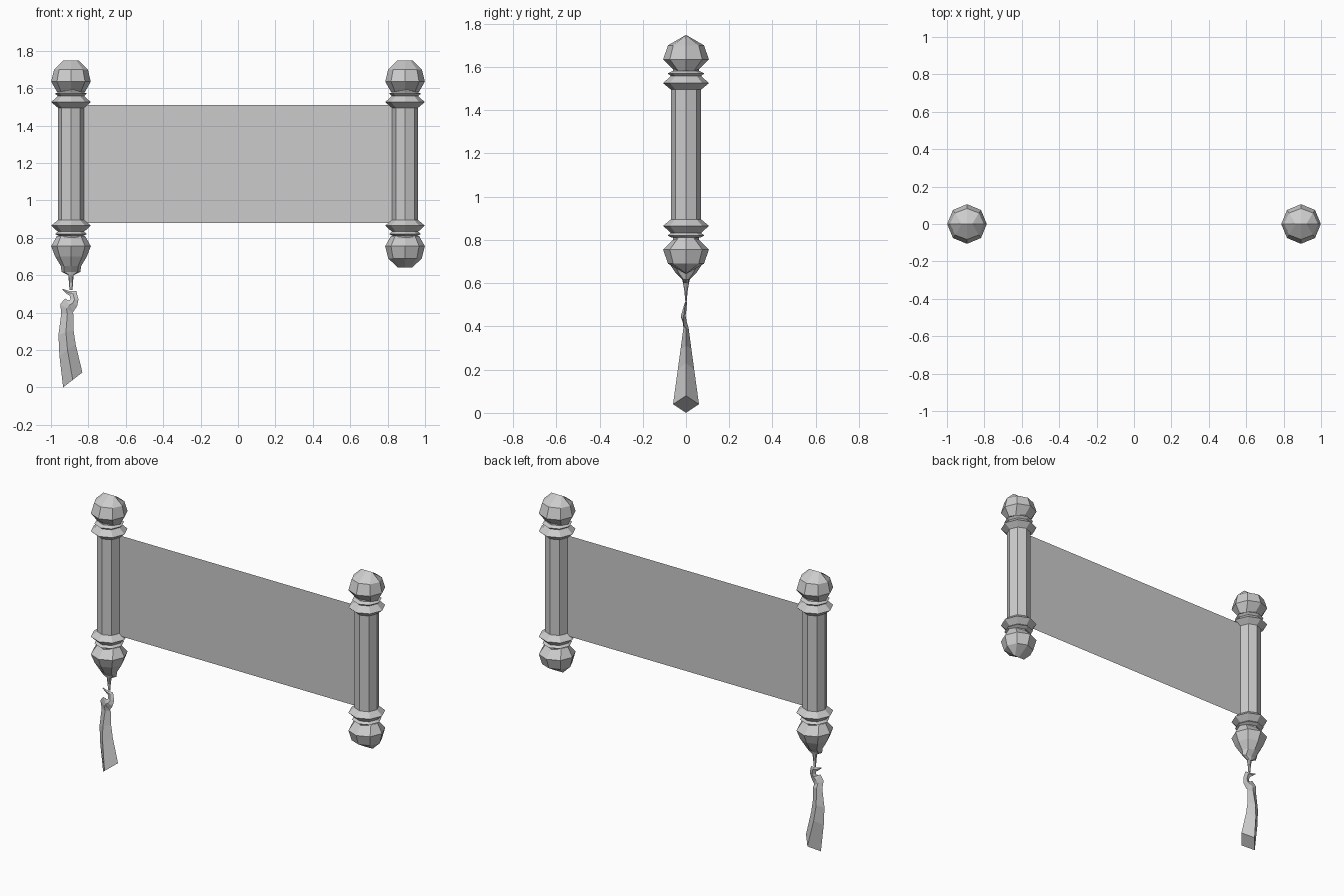
import bpy
import bmesh
from math import cos, sin, tau

if "Cube" in bpy.data.objects:
    bpy.data.objects.remove(bpy.data.objects["Cube"])

grey = bpy.data.materials.new("plain_grey")
grey.use_nodes = True
grey.diffuse_color = (0.6, 0.6, 0.6, 1)
grey.node_tree.nodes["Principled BSDF"].inputs["Base Color"].default_value = (0.6, 0.6, 0.6, 1)

POLE_X = 0.893
MID_Z = 1.195


def make_object(name, bm):
    bmesh.ops.remove_doubles(bm, verts=bm.verts, dist=0.0005)
    bmesh.ops.recalc_face_normals(bm, faces=bm.faces)
    mesh = bpy.data.meshes.new(name)
    bm.to_mesh(mesh)
    bm.free()
    mesh.materials.append(grey)
    obj = bpy.data.objects.new(name, mesh)
    bpy.context.collection.objects.link(obj)
    return obj


def loft(name, rings, cap_start=True, cap_end=True):
    """Skin a list of point rings with flat faces."""
    bm = bmesh.new()
    loops = [[bm.verts.new(p) for p in ring] for ring in rings]
    n = len(loops[0])
    for a, b in zip(loops, loops[1:]):
        for i in range(n):
            j = (i + 1) % n
            bm.faces.new((a[i], a[j], b[j], b[i]))
    if cap_start:
        bm.faces.new(loops[0])
    if cap_end:
        bm.faces.new(loops[-1])
    return make_object(name, bm)


def octagon(x, rx, ry, z):
    return [(x + rx * cos(tau * i / 8), ry * sin(tau * i / 8), z) for i in range(8)]


def turned(name, x, profile, flip=False, cap_end=True):
    """Eight-sided part; profile rows are (x radius, y radius, height)."""
    rings = [octagon(x, rx, ry, 2 * MID_Z - z if flip else z) for rx, ry, z in profile]
    return loft(name, rings, cap_end=cap_end)


collar = [(0.07, 0.07, 1.495), (0.106, 0.106, 1.525), (0.07, 0.07, 1.558)]
bead = [(0.068, 0.068, 1.556), (0.085, 0.085, 1.57), (0.065, 0.065, 1.58)]
neck = [(0.06, 0.06, 1.56), (0.06, 0.06, 1.63)]
knob = [(0.075, 0.05, 1.58), (0.106, 0.106, 1.635), (0.09, 0.083, 1.70),
        (0.04, 0.0, 1.748)]
# The drop knob is the knob drawn out to a thin stem
drop_knob = [(0.075, 0.05, 1.58), (0.106, 0.106, 1.635), (0.085, 0.083, 1.69),
             (0.055, 0.05, 1.74), (0.05, 0.018, 1.772), (0.014, 0.014, 1.79),
             (0.011, 0.007, 1.83), (0.008, 0.004, 1.87)]

# Two matching poles
for side, x in (("left", POLE_X), ("right", -POLE_X)):
    turned(side + "_pole", x, [(0.07, 0.07, 0.88), (0.07, 0.07, 1.51)])
    for end, flip in (("upper", False), ("lower", True)):
        tag = f"{side}_{end}_"
        turned(tag + "collar", x, collar, flip)
        turned(tag + "bead", x, bead, flip)
        turned(tag + "neck", x, neck, flip)
        if side == "right" and flip:
            turned(tag + "drop_knob", x, drop_knob, flip)
        else:
            turned(tag + "knob", x, knob, flip, cap_end=False)

# Flat sheet stretched between the poles
bm = bmesh.new()
w = POLE_X - 0.03
bm.faces.new([bm.verts.new(p) for p in
              ((-w, 0, 0.88), (w, 0, 0.88), (w, 0, 1.51), (-w, 0, 1.51))])
make_object("sheet", bm)


def diamond(inner, outer, half, shift=0.0):
    """Four-sided section from two edge points and a half depth."""
    (x1, z1), (x2, z2) = inner, outer
    mx, mz = (x1 + x2) / 2, (z1 + z2) / 2
    return [(x1, shift, z1), (mx, shift - half, mz), (x2, shift, z2), (mx, shift + half, mz)]


# Curled hook that flows into the flared tassel
loft("tassel", [
    diamond((-0.94, 0.522), (-0.935, 0.526), 0.002),
    diamond((-0.915, 0.50), (-0.90, 0.515), 0.004),
    diamond((-0.90, 0.49), (-0.865, 0.515), 0.006, -0.002),
    diamond((-0.895, 0.47), (-0.853, 0.47), 0.009, -0.008),
    diamond((-0.907, 0.465), (-0.86, 0.435), 0.011, -0.013),
    diamond((-0.925, 0.475), (-0.88, 0.405), 0.011, -0.011),
    diamond((-0.95, 0.445), (-0.885, 0.40), 0.009, -0.006),
    diamond((-0.945, 0.395), (-0.88, 0.39), 0.012),
    diamond((-0.96, 0.28), (-0.88, 0.31), 0.025),
    diamond((-0.955, 0.17), (-0.868, 0.23), 0.038),
    diamond((-0.935, 0.0), (-0.832, 0.08), 0.06),
])
